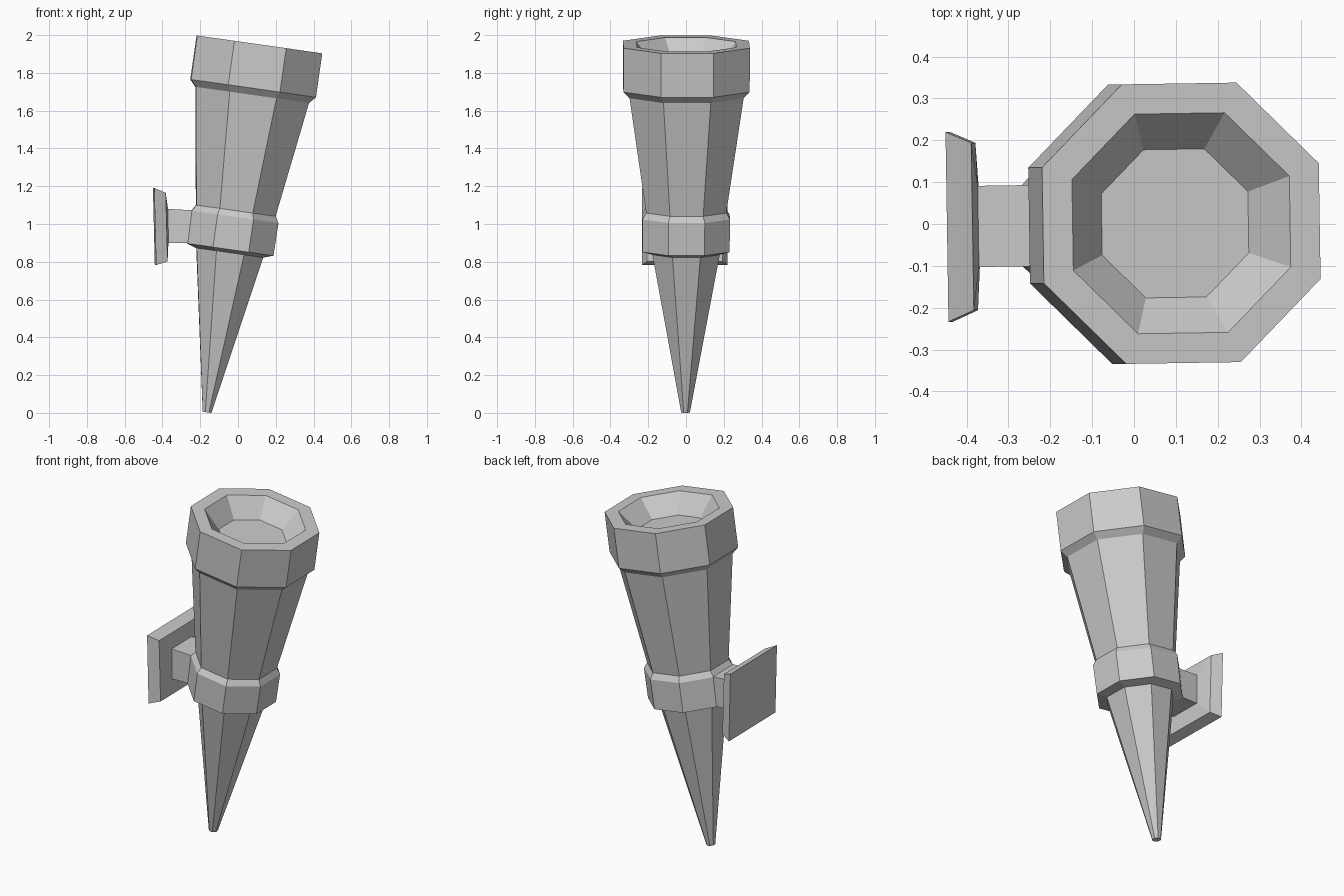
import bpy, bmesh, math
from mathutils import Matrix, Vector

if "Cube" in bpy.data.objects:
    bpy.data.objects.remove(bpy.data.objects["Cube"])


def loft(name, rings, matrix):
    """Skin a list of equal-length rings, cap both ends."""
    bm = bmesh.new()
    loops = [[bm.verts.new(matrix @ Vector(p)) for p in r] for r in rings]
    n = len(loops[0])
    for a, b in zip(loops, loops[1:]):
        for i in range(n):
            j = (i + 1) % n
            bm.faces.new((a[i], a[j], b[j], b[i]))
    bm.faces.new(loops[0])
    bm.faces.new(loops[-1])
    bmesh.ops.recalc_face_normals(bm, faces=bm.faces)
    me = bpy.data.meshes.new(name)
    bm.to_mesh(me)
    bm.free()
    ob = bpy.data.objects.new(name, me)
    bpy.context.collection.objects.link(ob)
    return ob


def octagon(apothem, t):
    r = apothem / math.cos(math.pi / 8)
    return [(r * math.cos(math.pi / 8 + k * math.pi / 4),
             r * math.sin(math.pi / 8 + k * math.pi / 4), t) for k in range(8)]


def rect(x, zc, hy, hz, lean=0.0):
    return [(x - lean * sz, sy * hy, zc + sz * hz)
            for sy, sz in ((-1, -1), (1, -1), (1, 1), (-1, 1))]


turn = Matrix.Rotation(math.radians(0.9), 4, 'Z')
tilt = (turn @ Matrix.Translation((-0.164, 0, 0.003))
        @ Matrix.Rotation(math.radians(8.1), 4, 'Y'))

# tilted torch: spike, collar, body, head and bowl (apothem, distance along axis)
profile = [(0.023, 0), (0.178, 0.853), (0.230, 0.870), (0.232, 1.045),
           (0.212, 1.078), (0.302, 1.697), (0.334, 1.732), (0.334, 1.967),
           (0.2625, 1.967), (0.177, 1.860)]
loft("torch_body", [octagon(a, t) for a, t in profile], tilt)

# wall plate with arm reaching into the collar
loft("wall_bracket", [
    rect(-0.442, 0.987, 0.227, 0.204, 0.005),
    rect(-0.381, 0.983, 0.200, 0.182, 0.005),
    rect(-0.371, 0.990, 0.097, 0.090, 0.001),
    rect(-0.180, 0.984, 0.097, 0.085),
], turn)
